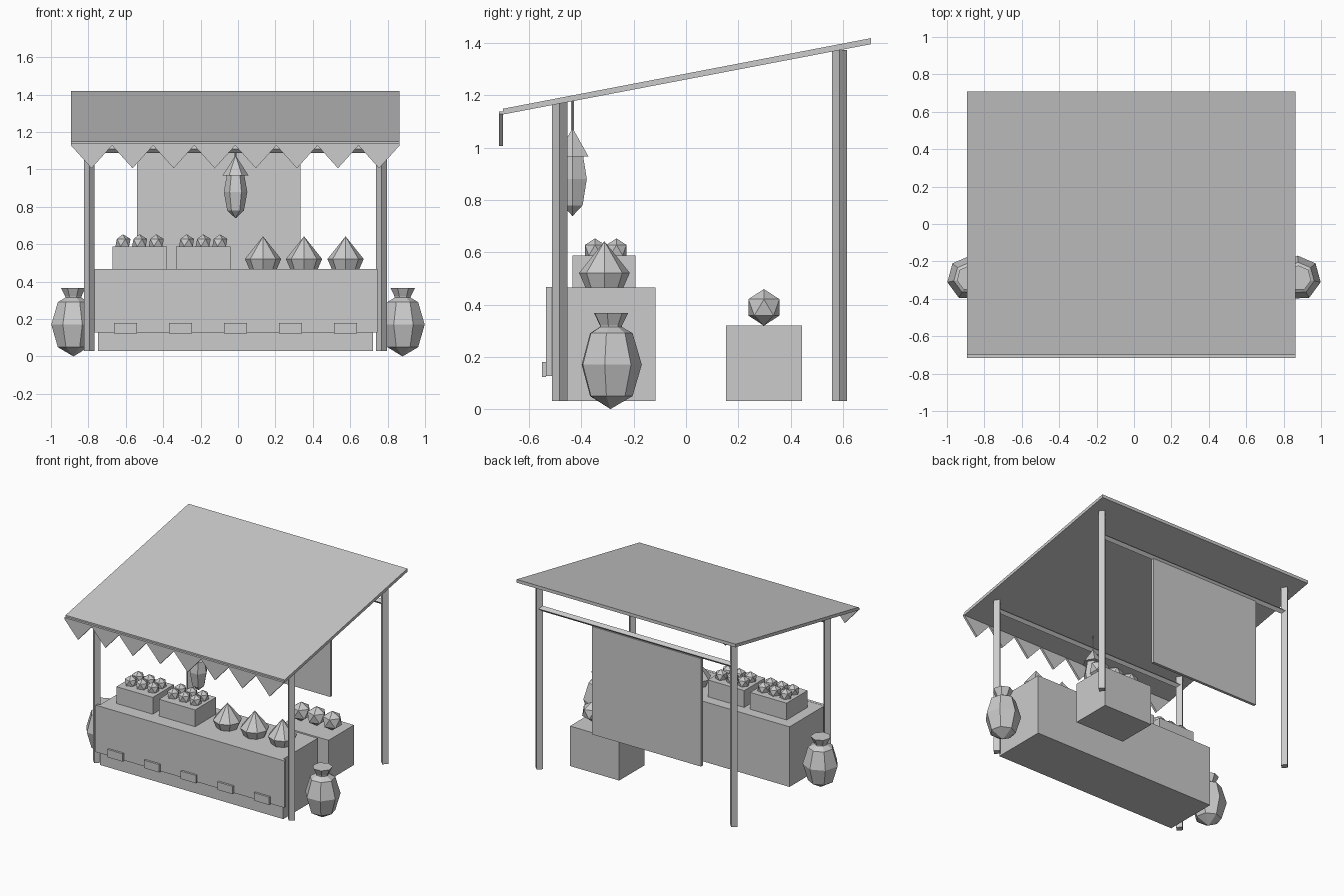
import bpy, bmesh
from math import sin, cos, pi, radians
from mathutils import Matrix

if "Cube" in bpy.data.objects:
    bpy.data.objects.remove(bpy.data.objects["Cube"])


def finish(name, bm):
    bmesh.ops.recalc_face_normals(bm, faces=bm.faces[:])
    me = bpy.data.meshes.new(name)
    bm.to_mesh(me)
    bm.free()
    ob = bpy.data.objects.new(name, me)
    bpy.context.collection.objects.link(ob)
    return ob


def box(name, x0, x1, y0, y1, z0, z1):
    bm = bmesh.new()
    m = Matrix.Translation(((x0 + x1) / 2, (y0 + y1) / 2, (z0 + z1) / 2))
    bmesh.ops.create_cube(bm, size=1, matrix=m @ Matrix.Diagonal((x1 - x0, y1 - y0, z1 - z0, 1)))
    return finish(name, bm)


def lathe(name, x, y, profile, n, start=0.0):
    """Low-poly turned shape from (radius, z) points; radius 0 makes a tip."""
    bm = bmesh.new()
    rings = []
    for r, z in profile:
        if r == 0:
            rings.append([bm.verts.new((x, y, z))])
        else:
            rings.append([bm.verts.new((x + r * cos(start + 2 * pi * i / n),
                                        y + r * sin(start + 2 * pi * i / n), z)) for i in range(n)])
    for a, b in zip(rings, rings[1:]):
        for i in range(n):
            j = (i + 1) % n
            if len(a) == 1:
                bm.faces.new((a[0], b[i], b[j]))
            elif len(b) == 1:
                bm.faces.new((a[i], a[j], b[0]))
            else:
                bm.faces.new((a[i], a[j], b[j], b[i]))
    for ring in (rings[0], rings[-1]):
        if len(ring) > 1:
            bm.faces.new(ring)
    return finish(name, bm)


def extrude_profile(name, pts, vec):
    bm = bmesh.new()
    f = bm.faces.new([bm.verts.new(p) for p in pts])
    ext = bmesh.ops.extrude_face_region(bm, geom=[f], use_keep_orig=True)
    bmesh.ops.translate(bm, vec=vec, verts=[v for v in ext["geom"] if isinstance(v, bmesh.types.BMVert)])
    return finish(name, bm)


def fruit(name, x, y, z, r):
    bm = bmesh.new()
    bmesh.ops.create_icosphere(bm, subdivisions=1, radius=r, matrix=Matrix.Translation((x, y, z)))
    return finish(name, bm)


def ball(r, z, rz):
    """Profile of a four-ring sphere."""
    s = 0.7071
    return [(0, z - rz), (r * s, z - s * rz), (r, z), (r * s, z + s * rz), (0, z + rz)]


X0, X1 = -0.893, 0.864          # roof width
LEFT, RIGHT = -0.795, 0.767     # post positions
FRONT, BACK = -0.483, 0.587

# Sloping roof
extrude_profile("roof", [(X0, -0.70, 1.127), (X0, 0.708, 1.396), (X0, 0.708, 1.419), (X0, -0.70, 1.149)],
                (X1 - X0, 0, 0))

# Toothed valance
pitch = (X1 - X0) / 8
pts = [(X0, -0.716, 1.138), (X0, -0.716, 1.128)]
for i in range(8):
    pts.append((X0 + (i + 0.5) * pitch, -0.716, 1.006))
    pts.append((X0 + (i + 1) * pitch, -0.716, 1.128))
pts.append((X1, -0.716, 1.138))
extrude_profile("valance", pts, (0, 0.016, 0))

# Posts and rails
for label, y, top, rail in (("front", FRONT, 1.174, 1.108), ("back", BACK, 1.373, 1.195)):
    for side, x in (("left", LEFT), ("right", RIGHT)):
        lathe(f"{label}_{side}_post", x, y, [(0.029, 0.03), (0.029, top)], 4)
    r = 0.02
    extrude_profile(f"{label}_rail", [(LEFT, y - r, rail), (LEFT, y, rail - r), (LEFT, y + r, rail),
                                      (LEFT, y, rail + r)], (RIGHT - LEFT, 0, 0))

# Hanging back cloth
box("back_cloth", -0.54, 0.335, 0.579, 0.599, 0.395, 1.178)

# Counter with front cloth and tags
box("counter", -0.749, 0.722, -0.513, -0.117, 0.03, 0.466)
box("counter_cloth", -0.767, 0.746, -0.535, -0.513, 0.127, 0.467)
for i in range(5):
    x = -0.602 + 0.294 * i
    box(f"cloth_tag_{i + 1}", x - 0.061, x + 0.061, -0.55, -0.535, 0.123, 0.18)

# Fruit crates on the counter
for c, x in enumerate((-0.526, -0.186)):
    box(f"counter_crate_{c + 1}", x - 0.146, x + 0.146, -0.434, -0.193, 0.466, 0.588)
    for i in range(3):
        for y in (-0.348, -0.266):
            fruit("crate_fruit", x + (i - 1) * 0.089, y, 0.608, 0.045)

# Pointed goods on the counter
for x in (0.134, 0.353, 0.575):
    lathe("pointed_goods", x, -0.312, [(0.073, 0.466), (0.097, 0.521), (0, 0.642)], 8)

# Rear crate with larger fruit
box("rear_crate", 0.225, 0.62, 0.153, 0.444, 0.03, 0.32)
for x in (0.298, 0.423, 0.548):
    fruit("rear_fruit", x, 0.298, 0.389, 0.07)

# Hanging lantern
lathe("lantern_body", -0.013, -0.434, ball(0.063, 0.88, 0.142), 6)
lathe("lantern_cap", -0.013, -0.434, [(0.07, 0.967), (0, 1.075)], 6)
lathe("lantern_cord", -0.013, -0.434, [(0.006, 1.05), (0.006, 1.178)], 4)

# Jugs at both ends
for side, x, a in (("left", -0.88, radians(190.5)), ("right", 0.88, radians(-10.5))):
    lathe(f"{side}_jug", x, -0.289, ball(0.12, 0.17, 0.17), 7, a)
    lathe(f"{side}_jug_neck", x, -0.289, [(0.044, 0.305), (0.044, 0.32), (0.068, 0.367)], 7, a)
